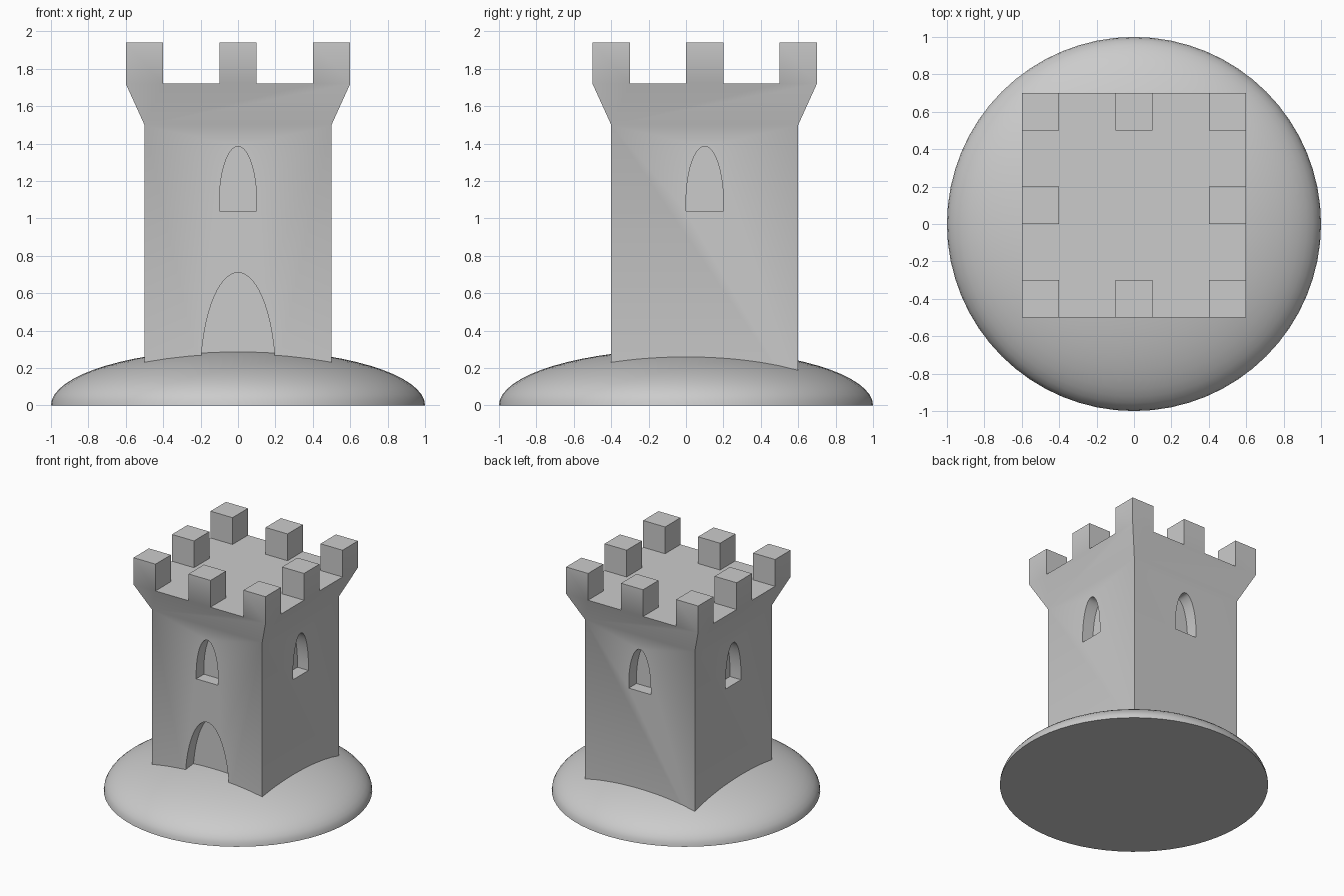
import bpy, bmesh, math
from mathutils import Matrix, Vector

if "Cube" in bpy.data.objects:
    bpy.data.objects.remove(bpy.data.objects["Cube"], do_unlink=True)

stone = bpy.data.materials.new("stone_grey")
stone.use_nodes = True
colour = (0.6, 0.6, 0.6, 1)
stone.diffuse_color = colour
stone.node_tree.nodes["Principled BSDF"].inputs["Base Color"].default_value = colour

TOWER_Y = 0.1  # the tower stands a little behind the mound's centre


def make_object(name, bm):
    bmesh.ops.recalc_face_normals(bm, faces=bm.faces)
    mesh = bpy.data.meshes.new(name)
    bm.to_mesh(mesh)
    bm.free()
    mesh.materials.append(stone)
    obj = bpy.data.objects.new(name, mesh)
    bpy.context.collection.objects.link(obj)
    return obj


def select_only(obj):
    bpy.ops.object.select_all(action='DESELECT')
    obj.select_set(True)
    bpy.context.view_layer.objects.active = obj


def smooth(obj):
    select_only(obj)
    bpy.ops.object.shade_smooth_by_angle(angle=math.radians(30))


def arch_cutter(name, half_width, bottom, spring, top, turn):
    """Arched block that cuts a recess 0.1 deep into one wall."""
    bm = bmesh.new()
    steps = 32
    profile = [(half_width, bottom)]
    for i in range(steps + 1):
        a = math.pi * i / steps
        profile.append((half_width * math.cos(a), spring + (top - spring) * math.sin(a)))
    profile.append((-half_width, bottom))
    face = bm.faces.new([bm.verts.new((x, -0.6, z)) for x, z in profile])
    ext = bmesh.ops.extrude_face_region(bm, geom=[face])
    verts = [v for v in ext["geom"] if isinstance(v, bmesh.types.BMVert)]
    bmesh.ops.translate(bm, verts=verts, vec=(0, 0.2, 0))
    bm.transform(Matrix.Translation((0, TOWER_Y, 0)) @ Matrix.Rotation(turn, 4, 'Z'))
    cutter = make_object(name, bm)
    cutter.hide_render = True
    return cutter


# Mound: upper half of a flattened sphere with a flat underside
bm = bmesh.new()
bmesh.ops.create_uvsphere(bm, u_segments=64, v_segments=32, radius=1)
cut = bmesh.ops.bisect_plane(bm, geom=bm.verts[:] + bm.edges[:] + bm.faces[:],
                             plane_co=(0, 0, 0), plane_no=(0, 0, 1), clear_inner=True)
bmesh.ops.holes_fill(bm, edges=[e for e in bm.edges if e.is_boundary], sides=0)
bmesh.ops.scale(bm, verts=bm.verts, vec=(1, 1, 0.3))
smooth(make_object("mound", bm))

# Tower: square shaft, flared parapet and a gridded roof
bm = bmesh.new()
corners = [(-1, -1), (1, -1), (1, 1), (-1, 1)]
low = [bm.verts.new((x * 0.5, y * 0.5, 0.02)) for x, y in corners]
mid = [bm.verts.new((x * 0.5, y * 0.5, 1.5)) for x, y in corners]
marks = [-0.6, -0.4, -0.1, 0.1, 0.4, 0.6]
grid = [[bm.verts.new((x, y, 1.72)) for y in marks] for x in marks]
rims = [[grid[i][0] for i in range(6)],
        [grid[5][i] for i in range(6)],
        [grid[5 - i][5] for i in range(6)],
        [grid[0][5 - i] for i in range(6)]]
bm.faces.new(low)
for i, rim in enumerate(rims):
    j = (i + 1) % 4
    bm.faces.new([low[i], low[j], mid[j], mid[i]])
    bm.faces.new([mid[i], mid[j]] + rim[::-1])

# Battlements: corner and middle cells of the roof edge rise as blocks
raised = []
for i in range(5):
    for j in range(5):
        cell = bm.faces.new([grid[i][j], grid[i + 1][j], grid[i + 1][j + 1], grid[i][j + 1]])
        if i % 2 == 0 and j % 2 == 0 and (i, j) != (2, 2):
            raised.append(cell)
bmesh.ops.recalc_face_normals(bm, faces=bm.faces)
for cell in raised:
    block = bmesh.ops.extrude_discrete_faces(bm, faces=[cell])["faces"][0]
    bmesh.ops.translate(bm, verts=block.verts, vec=(0, 0, 0.22))
bmesh.ops.remove_doubles(bm, verts=bm.verts, dist=0.0001)
# Merge the roof cells between the blocks into one flat floor
floor = [f for f in bm.faces if f.normal.z > 0.9 and f.calc_center_median().z < 1.8]
bmesh.ops.dissolve_faces(bm, faces=floor)
bmesh.ops.translate(bm, verts=bm.verts, vec=Vector((0, TOWER_Y, 0)))
tower = make_object("tower", bm)

# Recesses: one window in each wall and a door in front
cutters = [arch_cutter("window_cutter", 0.1, 1.04, 1.08, 1.385, k * math.pi / 2)
           for k in range(4)]
cutters.append(arch_cutter("door_cutter", 0.2, 0.06, 0.15, 0.71, 0))
select_only(tower)
for cutter in cutters:
    mod = tower.modifiers.new("recess", 'BOOLEAN')
    mod.operation = 'DIFFERENCE'
    mod.solver = 'EXACT'
    mod.object = cutter
    bpy.ops.object.modifier_apply(modifier=mod.name)
    bpy.data.objects.remove(cutter, do_unlink=True)
smooth(tower)
